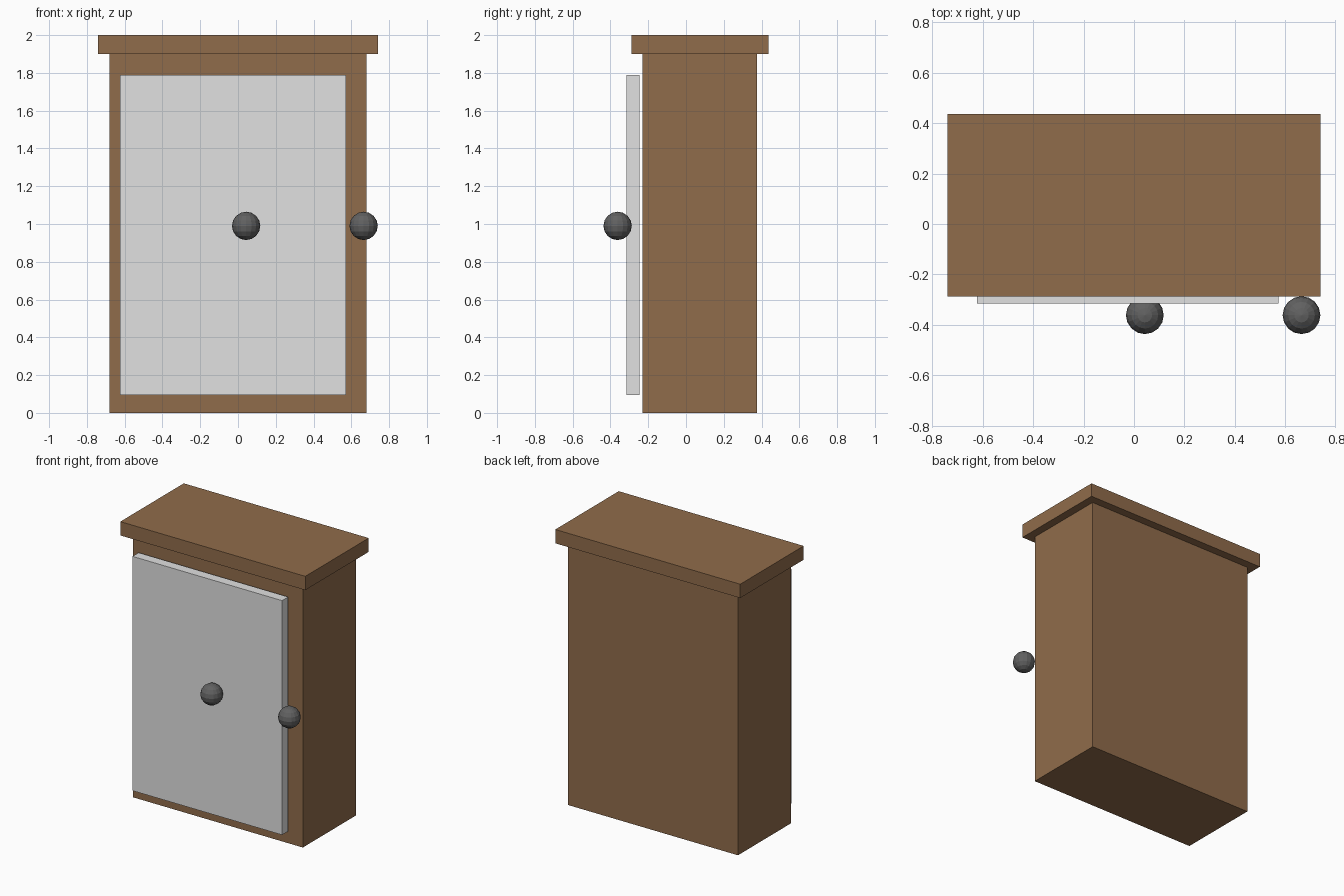
import bpy

if "Cube" in bpy.data.objects:
    bpy.data.objects.remove(bpy.data.objects["Cube"])


def material(name, rgb):
    mat = bpy.data.materials.new(name)
    mat.diffuse_color = (*rgb, 1.0)
    mat.use_nodes = True
    mat.node_tree.nodes["Principled BSDF"].inputs["Base Color"].default_value = mat.diffuse_color
    return mat


wood = material("brown wood", (0.28, 0.15, 0.07))
panel = material("pale grey panel", (0.75, 0.75, 0.75))
metal = material("dark grey metal", (0.12, 0.12, 0.12))


def box(name, low, high, mat):
    """Box between two opposite corners."""
    bpy.ops.mesh.primitive_cube_add(
        size=1, location=[(a + b) / 2 for a, b in zip(low, high)])
    obj = bpy.context.object
    obj.name = name
    obj.scale = [b - a for a, b in zip(low, high)]
    bpy.ops.object.transform_apply(location=False, rotation=False, scale=True)
    obj.data.materials.append(mat)


def knob(name, x):
    """Flat-faced ball handle."""
    bpy.ops.mesh.primitive_uv_sphere_add(
        segments=16, ring_count=8, radius=0.075, location=(x, -0.362, 0.99))
    obj = bpy.context.object
    obj.name = name
    obj.data.materials.append(metal)


# Cabinet body and overhanging top
box("cabinet_body", (-0.68, -0.23, 0), (0.68, 0.377, 1.9), wood)
box("cabinet_top", (-0.74, -0.288, 1.9), (0.74, 0.437, 2.0), wood)

# Door panel standing just clear of the body
box("door", (-0.624, -0.315, 0.095), (0.573, -0.245, 1.79), panel)

# Two handles
knob("centre_knob", 0.043)
knob("right_knob", 0.665)
